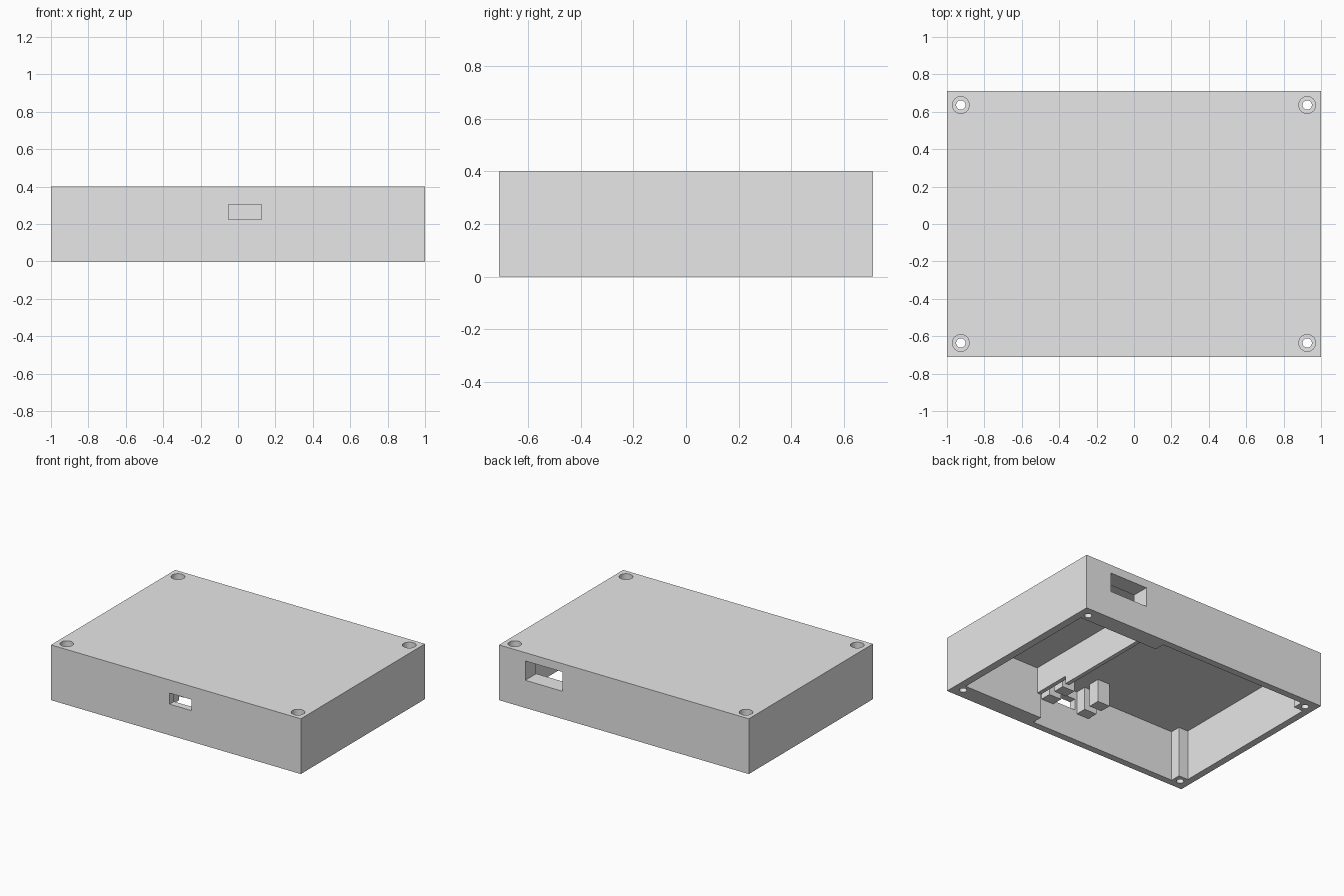
import bpy, bmesh

cube = bpy.data.objects.get("Cube")
if cube:
    bpy.data.objects.remove(cube, do_unlink=True)

grey = bpy.data.materials.new("plain_grey")
grey.use_nodes = True
grey.diffuse_color = (0.8, 0.8, 0.8, 1)
grey.node_tree.nodes["Principled BSDF"].inputs["Base Color"].default_value = (0.8, 0.8, 0.8, 1)


def prism(name, points, offset):
    """Solid made by extruding a flat outline along an offset."""
    bm = bmesh.new()
    face = bm.faces.new([bm.verts.new(p) for p in points])
    moved = bmesh.ops.extrude_face_region(bm, geom=[face])["geom"]
    bmesh.ops.translate(bm, vec=offset, verts=[v for v in moved if isinstance(v, bmesh.types.BMVert)])
    bmesh.ops.recalc_face_normals(bm, faces=bm.faces)
    mesh = bpy.data.meshes.new(name)
    bm.to_mesh(mesh)
    bm.free()
    mesh.materials.append(grey)
    obj = bpy.data.objects.new(name, mesh)
    bpy.context.collection.objects.link(obj)
    return obj


def box(name, x0, x1, y0, y1, z0, z1):
    return prism(name, [(x0, y0, z0), (x1, y0, z0), (x1, y1, z0), (x0, y1, z0)], (0, 0, z1 - z0))


def cylinder(name, x, y, radius, z0, z1):
    bpy.ops.mesh.primitive_cylinder_add(vertices=32, radius=radius, depth=z1 - z0,
                                        location=(x, y, (z0 + z1) / 2))
    obj = bpy.context.object
    obj.name = name
    obj.data.materials.append(grey)
    return obj


def cut(target, cutter):
    cutter.hide_render = True
    mod = target.modifiers.new("cut", "BOOLEAN")
    mod.operation = "DIFFERENCE"
    mod.solver = "EXACT"
    mod.object = cutter
    bpy.context.view_layer.objects.active = target
    bpy.ops.object.modifier_apply(modifier=mod.name)
    bpy.data.objects.remove(cutter, do_unlink=True)


CEILING = 0.365
SPLIT = 0.305

# Outer shell, hollowed from below and leaving solid corners for the screws
case = box("case", -1, 1, -0.71, 0.71, 0, 0.4)
half = [(0.945, 0.585), (SPLIT, 0.585), (SPLIT, 0.66), (-0.875, 0.66), (-0.875, 0.585), (-0.95, 0.585)]
outline = half + [(x, -y) for x, y in reversed(half)]
cut(case, prism("cavity", [(x, y, -0.1) for x, y in outline], (0, 0, CEILING + 0.1)))

# Front and back openings
cut(case, box("front_slot", -0.05, 0.125, -0.8, -0.6, 0.225, 0.305))
cut(case, box("back_slot", 0.49, 0.79, 0.5, 0.8, 0.2, 0.34))

# Counterbored screw holes
for sx in (-1, 1):
    for sy in (-1, 1):
        x, y = sx * 0.926, sy * 0.636
        cut(case, cylinder("screw_hole", x, y, 0.025, -0.1, 0.5))
        cut(case, cylinder("counterbore", x, y, 0.045, 0.32, 0.5))

bpy.ops.object.select_all(action="DESELECT")
case.select_set(True)
bpy.context.view_layer.objects.active = case
bpy.ops.object.shade_smooth_by_angle()

# Stepped partition between the two compartments
side = [(-0.585, CEILING), (-0.585, 0.176), (-0.3, 0.176), (-0.3, 0.12), (0.585, 0.12), (0.585, CEILING)]
prism("partition", [(SPLIT, y, z) for y, z in side], (0.03, 0, 0))

# Paired board clips on either side of the front slot
for label, inner, outer in (("right", 0.136, 0.235), ("left", -0.066, -0.165)):
    x0, x1 = sorted((inner, outer))
    box("front_clip_" + label, x0, x1, -0.66, -0.58, 0.2, CEILING)
    box("rear_clip_" + label, x0, x1, -0.53, -0.445, 0.2, CEILING)
